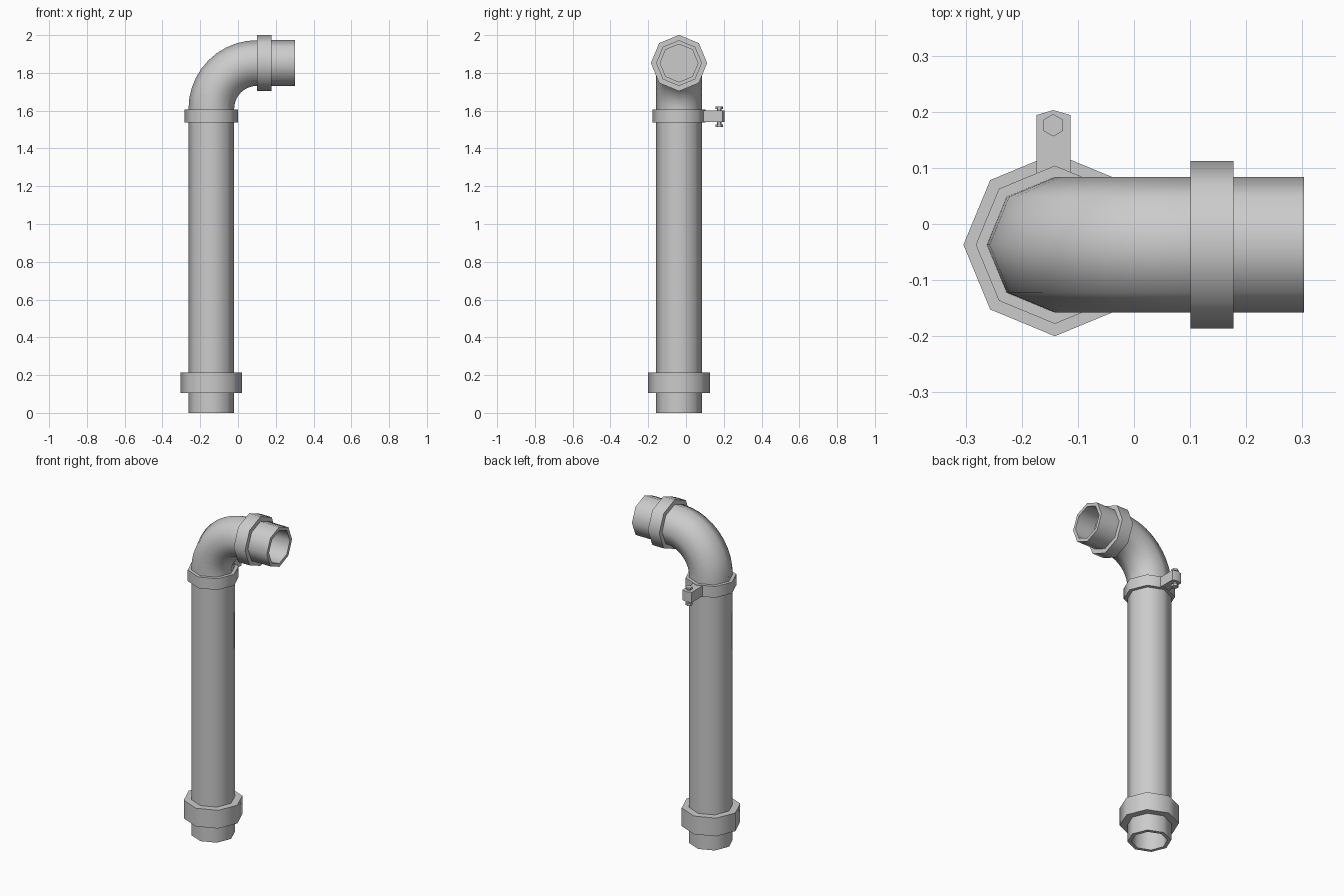
import bpy, bmesh
from math import sin, cos, pi, radians
from mathutils import Vector

if "Cube" in bpy.data.objects:
    bpy.data.objects.remove(bpy.data.objects["Cube"])

grey = bpy.data.materials.new("light grey metal")
grey.use_nodes = True
grey.diffuse_color = (0.6, 0.6, 0.6, 1)
grey.node_tree.nodes["Principled BSDF"].inputs["Base Color"].default_value = (0.6, 0.6, 0.6, 1)

PX, PY = -0.141, -0.037      # upright pipe axis
TOP = 1.852                  # height of the outlet axis
R, BORE = 0.121, 0.1
BEND = 0.241                 # bend radius of the elbow
BEND_Z = TOP - BEND


def finish(name, bm):
    bmesh.ops.recalc_face_normals(bm, faces=bm.faces)
    mesh = bpy.data.meshes.new(name)
    bm.to_mesh(mesh)
    bm.free()
    mesh.materials.append(grey)
    obj = bpy.data.objects.new(name, mesh)
    bpy.context.collection.objects.link(obj)
    bpy.ops.object.select_all(action='DESELECT')
    obj.select_set(True)
    bpy.context.view_layer.objects.active = obj
    bpy.ops.object.shade_smooth_by_angle(angle=radians(50))
    return obj


def tube(name, stations, sides=8, y=PY, turn=0, loop=False, cap_start=False, cap_end=False):
    """Skin polygon rings placed at (x, z, tilt, radius)."""
    bm = bmesh.new()
    rings = []
    for x, z, tilt, r in stations:
        u = Vector((cos(tilt), 0, -sin(tilt)))
        ring = []
        for k in range(sides):
            a = turn + 2 * pi * k / sides
            ring.append(bm.verts.new(Vector((x, y, z)) + r * (u * cos(a) + Vector((0, sin(a), 0)))))
        rings.append(ring)
    pairs = list(zip(rings, rings[1:])) + ([(rings[-1], rings[0])] if loop else [])
    for a, b in pairs:
        for k in range(sides):
            n = (k + 1) % sides
            bm.faces.new((a[k], a[n], b[n], b[k]))
    if cap_start:
        bm.faces.new(rings[0])
    if cap_end:
        bm.faces.new(rings[-1])
    return finish(name, bm)


def upright(profile, x=PX):
    return [(x, z, 0, r) for r, z in profile]


def level(profile):
    return [(x, TOP, pi / 2, r) for r, x in profile]


def ring_profile(r, lo, hi):
    return [(R - 0.005, lo), (r, lo), (r, hi), (R - 0.005, hi)]


# Pipes with recessed open ends
tube("upright_pipe", upright([(BORE, 0.12), (BORE, 0), (R, 0), (R, 1.57)]), cap_start=True)
tube("outlet_pipe", level([(BORE, 0.18), (BORE, 0.303), (R, 0.303), (R, 0.14)]), cap_start=True)

# Elbow
STEPS = 10
bend = [(PX, 1.57, 0, R)]
for i in range(STEPS + 1):
    t = pi / 2 * i / STEPS
    bend.append((PX + BEND * (1 - cos(t)), BEND_Z + BEND * sin(t), t, R))
bend.append((0.14, TOP, pi / 2, R))
tube("elbow", bend)

# Collars
tube("base_collar", upright(ring_profile(0.163, 0.105, 0.215)), loop=True)
tube("outlet_collar", level(ring_profile(0.149, 0.101, 0.177)), loop=True)
tube("clamp_ring", upright(ring_profile(0.141, 1.537, 1.605)), loop=True)

# Clamp lug with a pointed end
bm = bmesh.new()
outline = [(-0.174, 0.08), (-0.113, 0.08), (-0.113, 0.194), (-0.144, 0.203), (-0.174, 0.194)]
face = bm.faces.new([bm.verts.new((x, y, 1.54)) for x, y in outline])
extruded = bmesh.ops.extrude_face_region(bm, geom=[face])["geom"]
bmesh.ops.translate(bm, vec=(0, 0, 0.062), verts=[v for v in extruded if isinstance(v, bmesh.types.BMVert)])
finish("clamp_lug", bm)

# Bolt through the lug
BX, BY = -0.144, 0.176
for name, r, lo, hi in (("bolt_shank", 0.011, 1.52, 1.615),
                        ("bolt_head", 0.02, 1.61, 1.622),
                        ("bolt_nut", 0.02, 1.513, 1.528)):
    tube(name, upright([(r, lo), (r, hi)], BX), sides=6, y=BY, turn=pi / 6,
         cap_start=True, cap_end=True)
